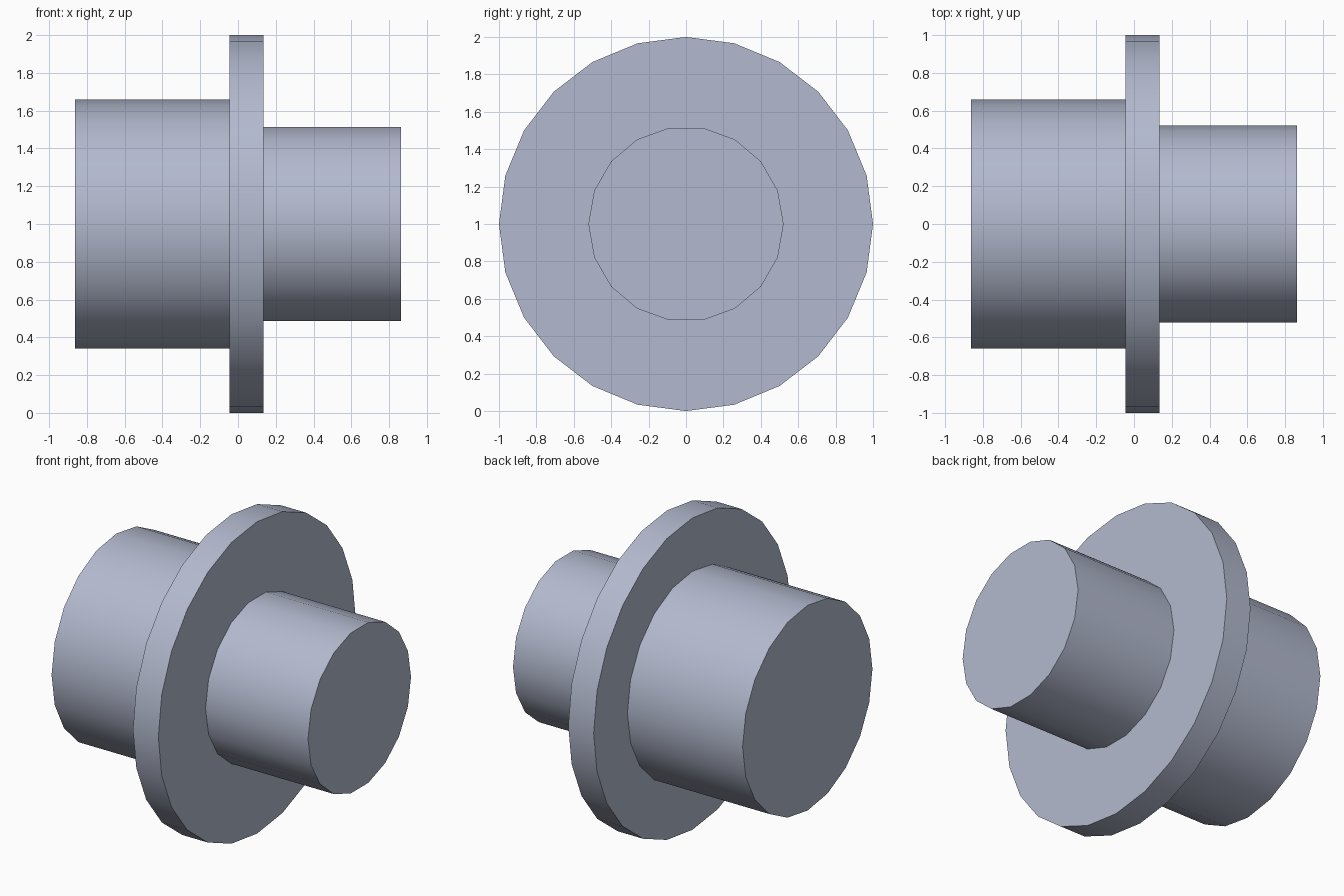
import bpy, bmesh, math

if "Cube" in bpy.data.objects:
    bpy.data.objects.remove(bpy.data.objects["Cube"])

mat = bpy.data.materials.new("blue grey metal")
mat.diffuse_color = (0.45, 0.49, 0.62, 1.0)
mat.use_nodes = True
mat.node_tree.nodes["Principled BSDF"].inputs["Base Color"].default_value = mat.diffuse_color

CENTRE_Z = 1.0


def disc(name, radius, x0, x1, sides):
    """Capped prism along x, with its first corner on the +y side."""
    bm = bmesh.new()
    rings = []
    for x in (x0, x1):
        ring = []
        for i in range(sides):
            a = 2 * math.pi * i / sides
            ring.append(bm.verts.new((x, radius * math.cos(a),
                                      CENTRE_Z + radius * math.sin(a))))
        rings.append(ring)
    left, right = rings
    for i in range(sides):
        j = (i + 1) % sides
        bm.faces.new((left[i], left[j], right[j], right[i]))
    bm.faces.new(left)
    bm.faces.new(right)
    bmesh.ops.recalc_face_normals(bm, faces=bm.faces)

    mesh = bpy.data.meshes.new(name)
    bm.to_mesh(mesh)
    bm.free()
    mesh.materials.append(mat)
    obj = bpy.data.objects.new(name, mesh)
    bpy.context.collection.objects.link(obj)
    bpy.ops.object.select_all(action='DESELECT')
    obj.select_set(True)
    bpy.context.view_layer.objects.active = obj
    bpy.ops.object.shade_smooth_by_angle(angle=math.radians(30))
    return obj


# Wide hub, thin flange and narrow shaft on one axis
disc("wide_hub", 0.658, -0.862, -0.045, 20)
disc("flange", 1.0, -0.045, 0.135, 24)
disc("narrow_shaft", 0.522, 0.135, 0.862, 18)
